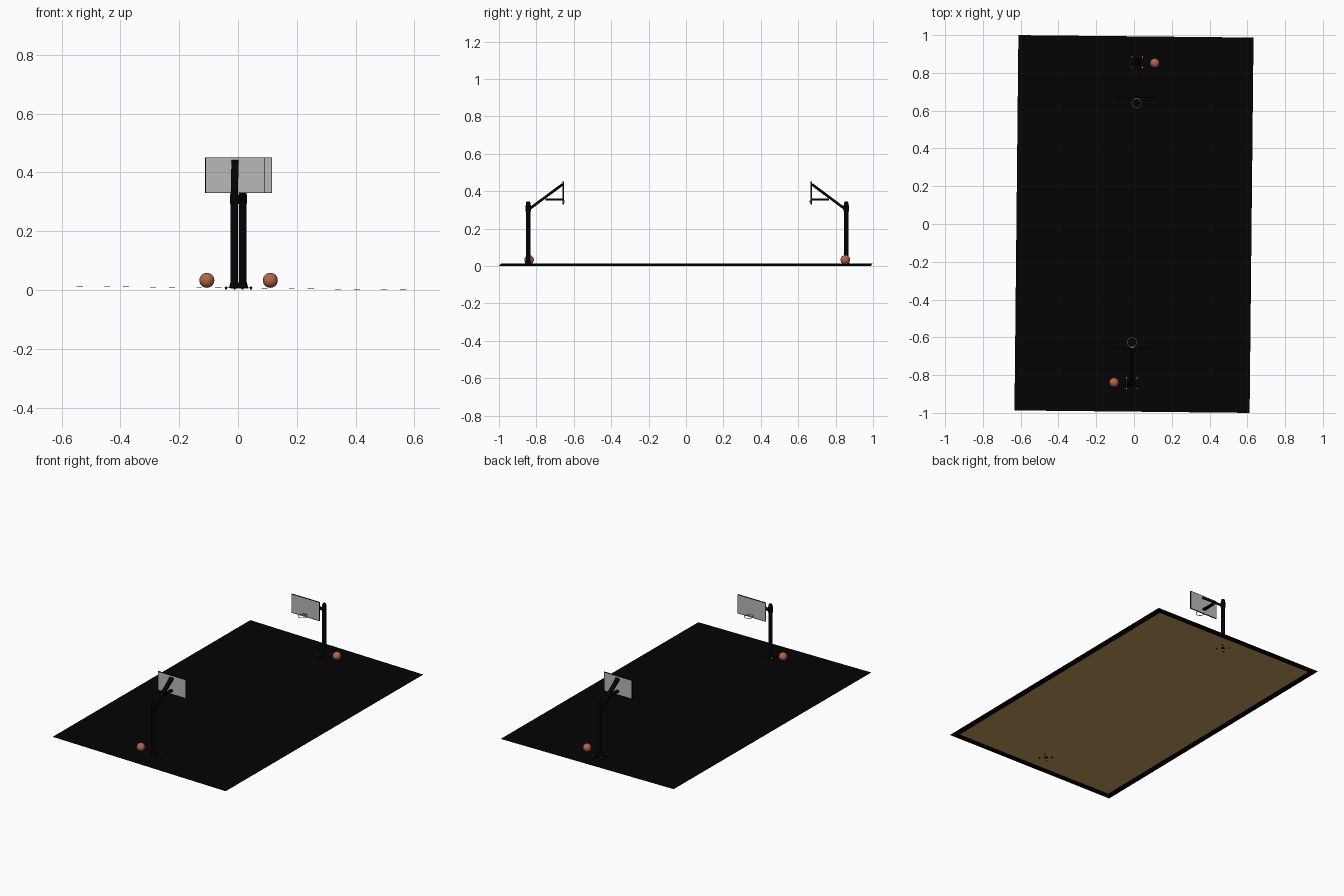
import bpy, bmesh, math
from mathutils import Matrix, Vector

if "Cube" in bpy.data.objects:
    bpy.data.objects.remove(bpy.data.objects["Cube"])


def colour(name, rgb):
    m = bpy.data.materials.new(name)
    m.diffuse_color = (*rgb, 1)
    m.use_nodes = True
    m.node_tree.nodes["Principled BSDF"].inputs["Base Color"].default_value = m.diffuse_color
    return m


BLACK = colour("black", (0.001, 0.001, 0.001))
GREY = colour("board grey", (0.48, 0.48, 0.48))
ORANGE = colour("ball orange", (0.46, 0.13, 0.07))
BROWN = colour("underside brown", (0.55, 0.33, 0.11))
WHITE = colour("light metal", (0.8, 0.8, 0.8))


def finish(name, bm, mat, M, smooth=False):
    me = bpy.data.meshes.new(name)
    bm.to_mesh(me)
    bm.free()
    me.transform(M)
    me.materials.append(mat)
    ob = bpy.data.objects.new(name, me)
    bpy.context.collection.objects.link(ob)
    if smooth:
        bpy.ops.object.select_all(action='DESELECT')
        ob.select_set(True)
        bpy.context.view_layer.objects.active = ob
        bpy.ops.object.shade_smooth_by_angle(angle=math.radians(40))


def add_box(bm, c, s, rx=0.0):
    m = Matrix.Translation(c) @ Matrix.Rotation(rx, 4, 'X') @ Matrix.Diagonal((*s, 1))
    bmesh.ops.create_cube(bm, size=1, matrix=m)


def add_tube(bm, x, y, z0, z1, r0, r1, n=16):
    bmesh.ops.create_cone(bm, cap_ends=True, segments=n, radius1=r0, radius2=r1,
                          depth=z1 - z0, matrix=Matrix.Translation((x, y, (z0 + z1) / 2)))


YAW = Matrix.Rotation(math.radians(-0.6), 4, 'Z')

# court: thin sheet tilted slightly sideways, with a smaller sheet under it
TILT = Matrix.Translation((0, 0, 0.007)) @ YAW @ Matrix.Rotation(math.radians(0.62), 4, 'Y')
W, L, B = 1.245, 1.987, 0.042
for name, mat, w, l, z in (("court_surface", BLACK, W, L, 0),
                           ("court_underside", BROWN, W - 2 * B, L - 2 * B, -0.0007)):
    bm = bmesh.new()
    bmesh.ops.create_grid(bm, x_segments=1, y_segments=1, size=0.5,
                          matrix=Matrix.Translation((0, 0, z)) @ Matrix.Diagonal((w, l, 1, 1)))
    if z < 0:
        bmesh.ops.reverse_faces(bm, faces=bm.faces[:])
    finish(name, bm, mat, TILT)

PX, PY = -0.0045, -0.85      # pole position
BY, BZ = -0.663, 0.390       # board centre

FRONT = Matrix.Translation((0.001, 0.006, 0)) @ YAW
BACK = Matrix.Translation((0.003, 0.007, 0)) @ YAW @ Matrix.Rotation(math.pi, 4, 'Z')
for tag, M, bracket in (("front", FRONT, WHITE), ("back", BACK, ORANGE)):
    # pole with flared foot, collar and cap
    bm = bmesh.new()
    add_tube(bm, PX, PY, 0.006, 0.335, 0.0125, 0.0125)
    add_tube(bm, PX, PY, 0.008, 0.03, 0.018, 0.0125)
    add_tube(bm, PX, PY, 0.292, 0.325, 0.0145, 0.0145)
    add_tube(bm, PX, PY, 0.335, 0.345, 0.0125, 0.009)
    finish(tag + "_pole", bm, BLACK, M, True)

    # base plate with bolt shanks
    bm = bmesh.new()
    corners = [(PX + sx * 0.028, PY + sy * 0.028) for sx in (-1, 1) for sy in (-1, 1)]
    add_box(bm, (PX, PY, 0.008), (0.066, 0.066, 0.002))
    for x, y in corners:
        add_tube(bm, x, y, 0.001, 0.01, 0.0035, 0.0035, 6)
    finish(tag + "_base_plate", bm, BLACK, M)

    # anchor bolt heads
    bm = bmesh.new()
    for x, y in corners:
        add_tube(bm, x, y, 0.009, 0.012, 0.003, 0.003, 6)
    finish(tag + "_base_bolts", bm, WHITE, M)

    # diagonal arm, lower brace and board mount
    bm = bmesh.new()
    a, b = Vector((PX, PY, 0.3)), Vector((PX, BY - 0.004, 0.436))
    d = b - a
    add_box(bm, (a + b) / 2, (0.024, d.length, 0.014), math.atan2(d.z, d.y))
    add_box(bm, (PX, -0.712, 0.356), (0.018, 0.09, 0.01))
    finish(tag + "_arm", bm, BLACK, M)

    # backboard panel
    bm = bmesh.new()
    add_box(bm, (PX, BY, BZ), (0.2, 0.005, 0.118))
    finish(tag + "_backboard", bm, GREY, M)

    # backboard rim
    bm = bmesh.new()
    for s in (-1, 1):
        add_box(bm, (PX + s * 0.1, BY, BZ), (0.0025, 0.006, 0.121))
        add_box(bm, (PX, BY, BZ + s * 0.0595), (0.2025, 0.006, 0.0025))
    finish(tag + "_backboard_rim", bm, BLACK, M)

    # hoop bracket
    bm = bmesh.new()
    add_box(bm, (PX, BY + 0.005, 0.344), (0.024, 0.008, 0.01))
    finish(tag + "_hoop_bracket", bm, bracket, M)

    # hoop ring: square section swept round
    bm = bmesh.new()
    prof = [bm.verts.new((PX + r, BY + 0.031, 0.345 + z))
            for r, z in ((0.0235, -0.001), (0.027, -0.001), (0.027, 0.001), (0.0235, 0.001))]
    edges = [bm.edges.new((prof[i], prof[(i + 1) % 4])) for i in range(4)]
    bmesh.ops.spin(bm, geom=prof + edges, cent=(PX, BY + 0.031, 0), axis=(0, 0, 1),
                   angle=2 * math.pi, steps=12, use_merge=True)
    bmesh.ops.recalc_face_normals(bm, faces=bm.faces[:])
    finish(tag + "_hoop", bm, WHITE, M)

    # ball beside the pole
    bm = bmesh.new()
    bmesh.ops.create_uvsphere(bm, u_segments=20, v_segments=12, radius=0.0255,
                              matrix=Matrix.Translation((-0.098, -0.846, 0.033)))
    finish(tag + "_ball", bm, ORANGE, M, True)
